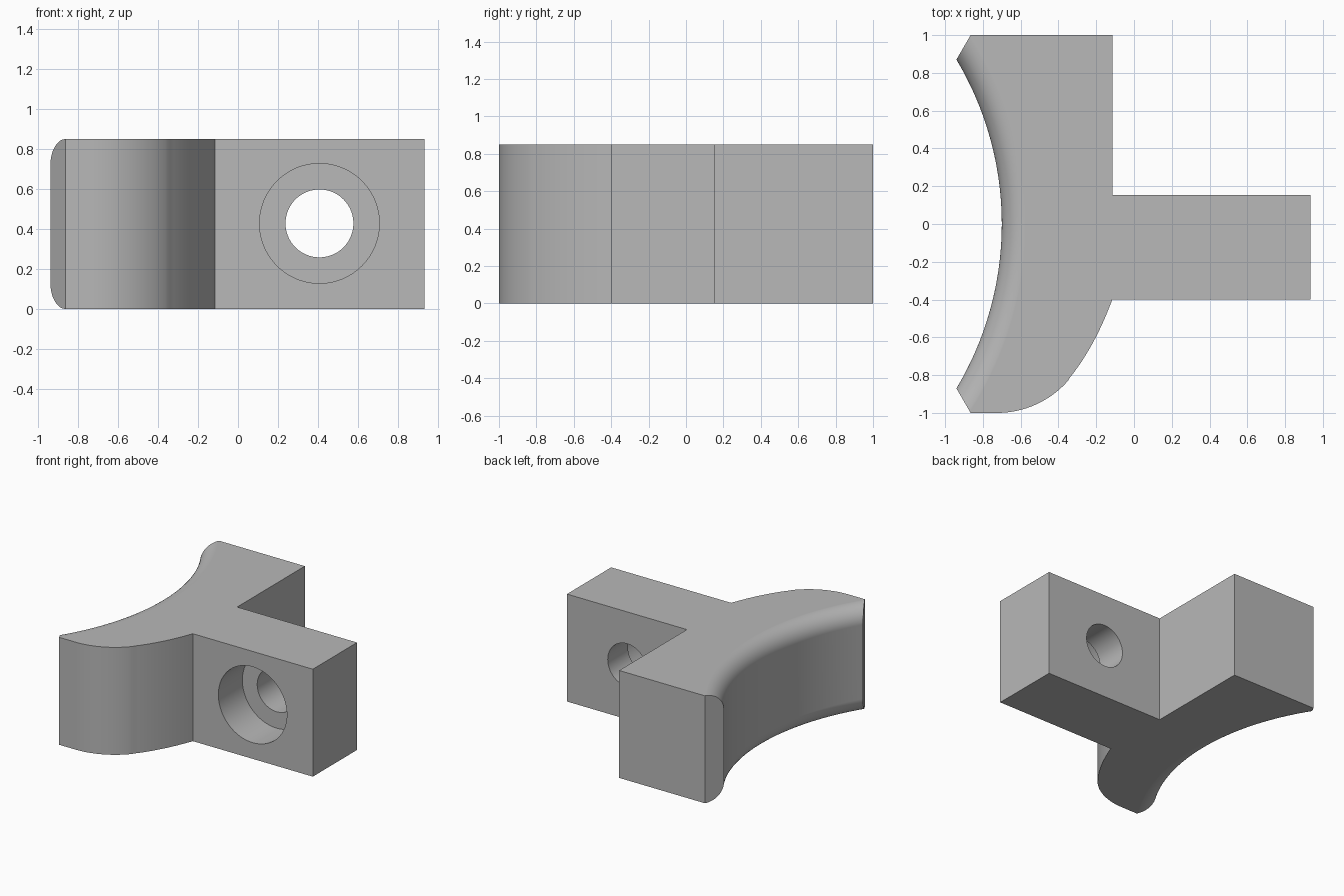
import bpy, bmesh
from math import sin, cos, pi, radians
from mathutils import Vector, Matrix

cube = bpy.data.objects.get("Cube")
if cube:
    bpy.data.objects.remove(cube, do_unlink=True)

HEIGHT = 0.85
ARC_X, ARC_R, FILLET = -2.397, 1.697, 0.132   # concave face: axis, radius, rounding

grey = bpy.data.materials.new("plain grey")
grey.use_nodes = True
grey.diffuse_color = (0.48, 0.48, 0.48, 1)
grey.node_tree.nodes["Principled BSDF"].inputs["Base Color"].default_value = grey.diffuse_color


def make_object(name, bm):
    bmesh.ops.recalc_face_normals(bm, faces=bm.faces)
    mesh = bpy.data.meshes.new(name)
    bm.to_mesh(mesh)
    bm.free()
    mesh.materials.append(grey)
    obj = bpy.data.objects.new(name, mesh)
    bpy.context.collection.objects.link(obj)
    return obj


def prism(name, outline):
    bm = bmesh.new()
    face = bm.faces.new([bm.verts.new((x, y, 0)) for x, y in outline])
    top = bmesh.ops.extrude_face_region(bm, geom=[face])["geom"]
    bmesh.ops.translate(bm, vec=(0, 0, HEIGHT),
                        verts=[v for v in top if isinstance(v, bmesh.types.BMVert)])
    return make_object(name, bm)


def hole_cutter(name, radius, y0, y1):
    bm = bmesh.new()
    place = Matrix.Translation((0.408, (y0 + y1) / 2, 0.428)) @ Matrix.Rotation(pi / 2, 4, 'X')
    bmesh.ops.create_cone(bm, cap_ends=True, segments=96, radius1=radius, radius2=radius,
                          depth=y1 - y0, matrix=place)
    return make_object(name, bm)


def concave_cutter(name, steps=64, half_angle=radians(38)):
    # Flared section swept about the vertical axis, rounding both rims
    upper = []
    for i in range(15):
        t = i / 14 * pi / 2
        upper.append((ARC_R + FILLET * (1 - cos(t)), HEIGHT - FILLET * (1 - sin(t))))
    upper[-1] = (ARC_R + FILLET, HEIGHT + 0.0004)
    upper += [(ARC_R + FILLET, HEIGHT + 0.1), (0.9, HEIGHT + 0.1)]
    section = [(r, HEIGHT - z) for r, z in reversed(upper)] + upper
    bm = bmesh.new()
    rings = []
    for k in range(steps + 1):
        a = half_angle * (2 * k / steps - 1)
        rings.append([bm.verts.new((ARC_X + r * cos(a), r * sin(a), z)) for r, z in section])
    for a, b in zip(rings, rings[1:]):
        for i in range(len(section)):
            bm.faces.new((a[i - 1], a[i], b[i], b[i - 1]))
    bm.faces.new(rings[0])
    bm.faces.new(rings[-1])
    return make_object(name, bm)


# Plan outline: rear arm, side bar, then the curved front arm
outline = [(-0.975, 0.81), (-0.865, 1), (-0.115, 1), (-0.115, 0.153), (0.935, 0.153),
           (0.935, -0.4)]
start, control, end = Vector((-0.115, -0.4)), Vector((-0.206, -0.646)), Vector((-0.337, -0.81))
for i in range(17):
    t = i / 16
    p = start * (1 - t) ** 2 + control * 2 * t * (1 - t) + end * t ** 2
    outline.append((p.x, p.y))
for i in range(1, 21):
    a = radians(-39 - 51 * i / 20)
    outline.append((-0.725 + 0.5 * cos(a), -0.5 + 0.5 * sin(a)))
outline += [(-0.865, -1), (-0.975, -0.81)]
bracket = prism("curved_bracket", outline)

# Concave face, bolt hole and counterbore
cutters = [concave_cutter("concave_cutter"),
           hole_cutter("bolt_hole_cutter", 0.17, -0.6, 0.3),
           hole_cutter("counterbore_cutter", 0.3, -0.6, -0.1)]
bpy.ops.object.select_all(action='DESELECT')
bpy.context.view_layer.objects.active = bracket
bracket.select_set(True)
for cutter in cutters:
    cutter.hide_render = True
    mod = bracket.modifiers.new(cutter.name, 'BOOLEAN')
    mod.operation, mod.solver, mod.object = 'DIFFERENCE', 'EXACT', cutter
    bpy.ops.object.modifier_apply(modifier=mod.name)
    bpy.data.objects.remove(cutter, do_unlink=True)

# Smooth curves, crisp edges, flat faces kept flat
bpy.ops.object.shade_smooth_by_angle(angle=radians(25))
weighted = bracket.modifiers.new("flat_faces", 'WEIGHTED_NORMAL')
weighted.keep_sharp = True
